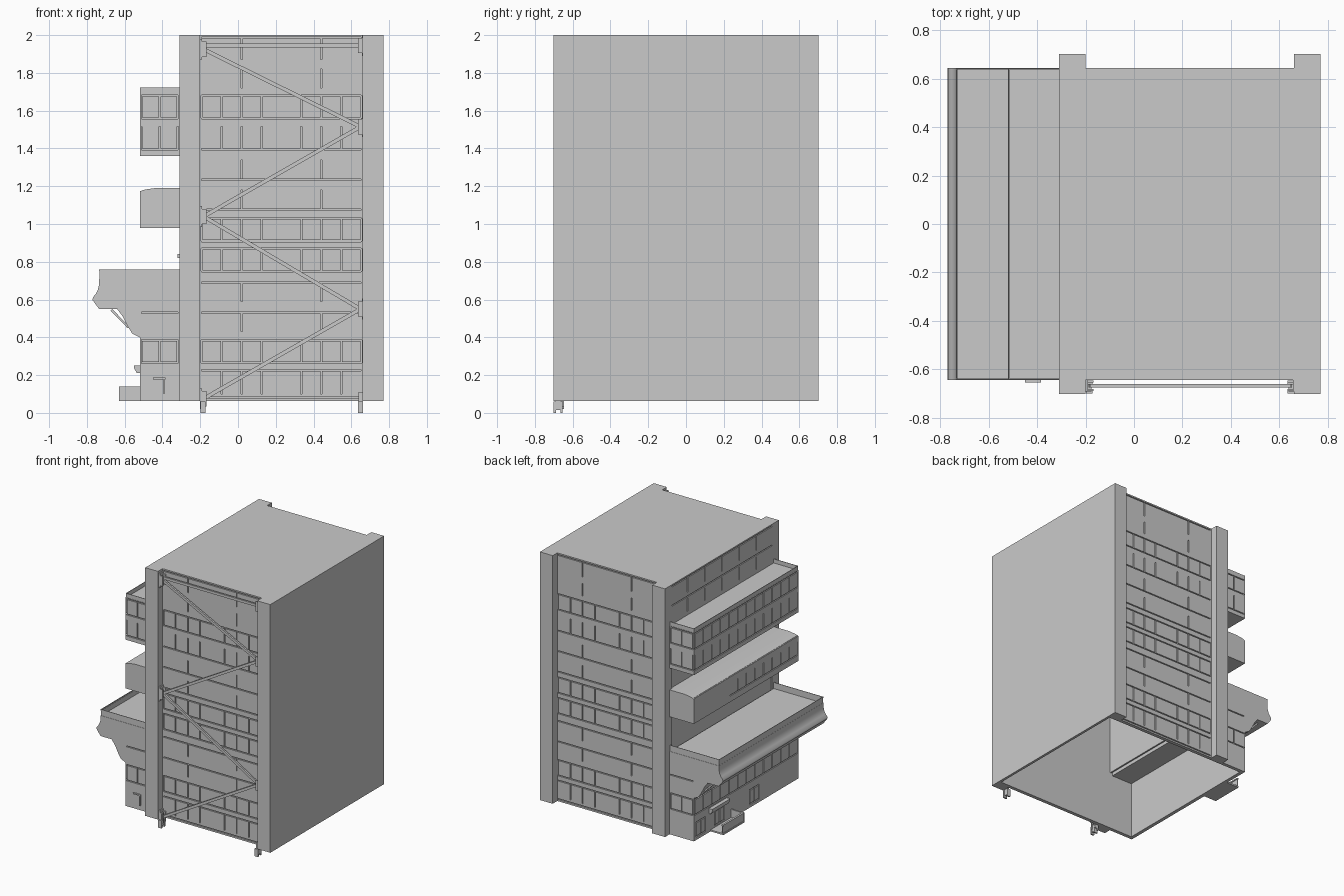
import bpy
import bmesh
from math import atan2, hypot, radians
from mathutils import Matrix, Vector

cube = bpy.data.objects.get("Cube")
if cube:
    bpy.data.objects.remove(cube, do_unlink=True)

GREY = bpy.data.materials.new("concrete grey")
GREY.use_nodes = True
colour = (0.59, 0.59, 0.59, 1)
GREY.diffuse_color = colour
GREY.node_tree.nodes["Principled BSDF"].inputs["Base Color"].default_value = colour


def finish(name, bm):
    bmesh.ops.recalc_face_normals(bm, faces=bm.faces)
    mesh = bpy.data.meshes.new(name)
    bm.to_mesh(mesh)
    bm.free()
    mesh.materials.append(GREY)
    ob = bpy.data.objects.new(name, mesh)
    bpy.context.collection.objects.link(ob)
    return ob


def add_box(bm, x, y, z, turn=None):
    """Box from three (low, high) ranges."""
    mid = Vector([(a + b) / 2 for a, b in (x, y, z)])
    size = [abs(b - a) for a, b in (x, y, z)]
    rot = turn if turn else Matrix()
    bmesh.ops.create_cube(bm, size=1, matrix=Matrix.Translation(mid) @ rot @ Matrix.Diagonal((*size, 1)))


def boxes(name, items):
    bm = bmesh.new()
    for item in items:
        add_box(bm, *item)
    return finish(name, bm)


def extrude(bm, faces, vec):
    out = bmesh.ops.extrude_face_region(bm, geom=faces)
    verts = [v for v in out["geom"] if isinstance(v, bmesh.types.BMVert)]
    bmesh.ops.translate(bm, verts=verts, vec=vec)


def extrude_profile(name, points, y0, y1):
    """Solid swept along y from an x-z outline."""
    bm = bmesh.new()
    face = bm.faces.new([bm.verts.new((x, y0, z)) for x, z in points])
    extrude(bm, [face], (0, y1 - y0, 0))
    mesh = finish(name, bm).data
    mesh.shade_smooth()
    mesh.set_sharp_from_angle(angle=radians(35))


# Key planes
LEFT, RIGHT, DEEP, WALL = -0.31, 0.77, 0.702, 0.645
IN_L, IN_R, BOX = -0.2, 0.66, -0.52
BASE, TOP, T, SKIN = 0.063, 2.0, 0.02, 0.008
FULL, CORE = (-WALL, WALL), WALL - SKIN
BOX_IN = BOX + SKIN


# Wall cladding: plates standing off the core, with open joints between them
def cladding(name, axis, plane, outward, span, height, rows, bars):
    w = 0.004
    gaps = [(a, b, z - w, z + w) for a, b, z in rows]
    gaps += [(at - w, at + w, lo, hi) for at, lo, hi in bars]

    def cuts(limits, i):
        inner = {round(v, 4) for g in gaps for v in g[i:i + 2] if limits[0] < v < limits[1]}
        return sorted(inner | set(limits))

    bm, verts, faces = bmesh.new(), {}, []
    base = plane - outward * SKIN

    def vert(s, z):
        if (s, z) not in verts:
            verts[s, z] = bm.verts.new((s, base, z) if axis == "x" else (base, s, z))
        return verts[s, z]

    us, zs = cuts(span, 0), cuts(height, 2)
    for u0, u1 in zip(us, us[1:]):
        for z0, z1 in zip(zs, zs[1:]):
            u, z = (u0 + u1) / 2, (z0 + z1) / 2
            if not any(g[0] < u < g[1] and g[2] < z < g[3] for g in gaps):
                faces.append(bm.faces.new([vert(u0, z0), vert(u1, z0), vert(u1, z1), vert(u0, z1)]))
    d = outward * SKIN
    extrude(bm, faces, (0, d, 0) if axis == "x" else (d, 0, 0))
    finish(name, bm)


def spread(a, b, n):
    return [a + (b - a) * i / n for i in range(n + 1)]


# Hollow tower shell, open underneath
boxes("tower_roof", [((LEFT, RIGHT), FULL, (TOP - 0.004, TOP))])
boxes("tower_side_wall", [((RIGHT - T, RIGHT), (-DEEP, DEEP), (BASE, TOP))])
boxes("tower_annex_wall", [((LEFT + SKIN, LEFT + T), FULL, (0.53, TOP))])
for label, s in (("front", -1), ("back", 1)):
    boxes(label + "_wall", [((LEFT, RIGHT), sorted((s * CORE, s * (CORE - T))), (BASE, TOP))])
    y = sorted((s * (CORE - T), s * DEEP))
    boxes(label + "_pillars", [((a, b), y, (BASE, TOP)) for a, b in ((LEFT, IN_L), (IN_R, RIGHT))])

# Lower annex, hollow like the tower
boxes("lower_annex", [
    ((BOX_IN, BOX_IN + T), (-CORE, CORE), (BASE, 0.55)),
    ((BOX_IN, LEFT), (-CORE, T - CORE), (BASE, 0.55)),
    ((BOX_IN, LEFT), (CORE - T, CORE), (BASE, 0.55)),
    ((BOX_IN, LEFT), (-CORE, CORE), (0.51, 0.55))])

# Swept canopy with moulded nose and cove
extrude_profile("canopy", [
    (LEFT, 0.55), (-0.735, 0.55), (-0.75, 0.57), (-0.77, 0.597), (-0.768, 0.612),
    (-0.753, 0.63), (-0.743, 0.65), (-0.737, 0.672), (-0.735, 0.71), (LEFT, 0.71)], *FULL)
extrude_profile("canopy_cove", [
    (BOX, 0.55), (-0.64, 0.55), (-0.61, 0.51), (-0.585, 0.46), (-0.56, 0.42), (BOX, 0.4)], *FULL)
bm = bmesh.new()
for s in (-1, 1):
    add_box(bm, (-0.69, -0.56), (s * 0.6 - 0.01, s * 0.6 + 0.01), (0.493, 0.505),
            Matrix.Rotation(0.8, 4, "Y"))
finish("canopy_struts", bm)


def parapet(name, x0, z0, z1):
    w, e = 0.004, WALL - 0.002
    boxes(name, [((x0, x0 + w), (-e, e), (z0, z1)),
                 ((x0, LEFT), (-e, w - e), (z0, z1)),
                 ((x0, LEFT), (e - w, e), (z0, z1))])


parapet("canopy_parapet", -0.734, 0.70, 0.75)
parapet("canopy_parapet_cap", -0.736, 0.75, 0.758)

# Upper projecting boxes
boxes("upper_box", [((BOX_IN, LEFT + T), (-CORE, CORE), (1.36, 1.69))])
parapet("upper_box_parapet", BOX + 0.001, 1.685, 1.722)
extrude_profile("middle_box", [
    (LEFT + T, 0.98), (BOX_IN, 0.98), (BOX_IN, 1.177), (-0.49, 1.183), (-0.44, 1.19),
    (LEFT + T, 1.19)], *FULL)

# Joint pattern of the front and back
levels = [0.08, 0.225, 0.265, 0.385, 0.53, 0.69, 0.75, 0.87, 0.91, 1.03, 1.075, 1.235,
          1.395, 1.56, 1.68, 1.985]
windows = [(0.1, 0.225), (0.265, 0.385), (0.75, 0.87), (0.91, 1.03), (1.395, 1.515), (1.56, 1.68)]
spacers = [(0.43, 0.53), (0.59, 0.69), (1.08, 1.18), (1.24, 1.34), (1.72, 1.82), (1.87, 1.985)]
lo, hi = IN_L + 0.008, IN_R - 0.008
quarter = (hi - lo) / 4
rows = [(lo, hi, z) for z in levels]
columns = spread(lo, hi, 8)
framed = (1, 2, 3, 5)
bars = [(x, *band) for band in windows for x in columns[1:4] + columns[5:8]]
bars += [(x, *windows[i]) for i in framed for x in (lo, hi)]
bars += [(x, *band) for band in spacers for x in (lo + quarter, hi - quarter)]
ends = spread(BOX + 0.008, LEFT - 0.008, 2)
for label, s in (("front", -1), ("back", 1)):
    cladding(label + "_panels", "x", s * WALL, s, (IN_L, IN_R), (BASE, TOP), rows, bars)
    a, _, b = ends
    cladding(label + "_lower_annex_panels", "x", s * WALL, s, (BOX, LEFT), (BASE, 0.55),
             [(a, b, z) for z in (0.265, 0.385, 0.53)], [(x, *windows[1]) for x in ends])
    cladding(label + "_upper_box_panels", "x", s * WALL, s, (BOX, LEFT), (1.36, 1.69),
             [(a, b, z) for z in (1.395, 1.56, 1.68)],
             [(x, *band) for band in windows[-2:] for x in ends])

# Annex side panels, with street doors in the lowest part
a, b = 0.008 - WALL, WALL - 0.008
cells = spread(a, b, 12)
cladding("upper_box_side_panels", "y", BOX, -1, FULL, (1.36, 1.69),
         [(a, b, z) for z in (1.395, 1.56, 1.68)],
         [(y, *band) for band in windows[-2:] for y in cells])
cladding("middle_box_side_panels", "y", BOX, -1, FULL, (0.98, 1.175), [(a, 0.2, 1.03)],
         [(y, 1.03, 1.13) for y in cells[:8]])
cladding("tower_top_side_panels", "y", LEFT, -1, FULL, (1.69, TOP - 0.004),
         [(a, b, z) for z in (1.835, 1.985)],
         [(y, *band) for band in spacers[-2:] for y in cells[::2]])
rows = [(a, b, 0.265), (a, b, 0.385)]
bars = [(y, *windows[1]) for y in cells]
for y in (0.56, 0.33, -0.1):
    rows += [(y - 0.06, y + 0.06, 0.2), (y - 0.06, y + 0.06, 0.09)]
    bars += [(y + d, 0.09, 0.2) for d in (-0.055, 0, 0.055)]
cladding("lower_annex_side_panels", "y", BOX, -1, FULL, (BASE, 0.55), rows, bars)

# Entrance platform, railing and awning
px, py = (-0.63, BOX), (0.18, 0.44)
boxes("entrance_platform", [(px, py, (BASE, 0.075))])
boxes("entrance_curb", [((-0.625, -0.62), py, (0.075, 0.13)),
                        (px, (0.18, 0.185), (0.075, 0.13))])
boxes("entrance_rail", [((-0.63, -0.615), py, (0.13, 0.14)),
                        (px, (0.178, 0.19), (0.13, 0.14))])
extrude_profile("entrance_awning", [
    (BOX, 0.21), (-0.535, 0.21), (-0.55, 0.235), (-0.55, 0.25), (BOX, 0.25)], 0.24, 0.46)

# Small front fittings
y = (-0.655, -WALL)
boxes("front_door_hood", [((-0.45, -0.385), y, (0.177, 0.187)),
                          ((-0.395, -0.388), y, (0.1, 0.177))])
boxes("wall_lamp", [((LEFT - 0.01, LEFT), (-0.61, -0.59), (0.82, 0.84))])

# Zigzag brace in front of the facade
YB, near, far, upper = -0.668, -0.182, 0.648, 1.945
nodes = [(near, 0.075), (far, 0.55), (near, 1.04), (far, 1.515), (near, 1.925)]
pairs = list(zip(nodes, nodes[1:])) + [((near, upper), (far, upper))]
bm = bmesh.new()
for (x0, z0), (x1, z1) in pairs:
    cx, cz, half = (x0 + x1) / 2, (z0 + z1) / 2, hypot(x1 - x0, z1 - z0) / 2
    add_box(bm, (cx - half, cx + half), (YB - 0.007, YB + 0.007), (cz - 0.01, cz + 0.01),
            Matrix.Rotation(-atan2(z1 - z0, x1 - x0), 4, "Y"))
finish("brace_rods", bm)
bm = bmesh.new()
for x, z in nodes + [(far, upper)]:
    out = 0.018 if x > 0 else -0.018
    for y in (YB - 0.018, YB + 0.018):
        add_box(bm, (x - 0.014, x + 0.014), (y - 0.004, y + 0.004), (z - 0.04, z + 0.04))
    add_box(bm, sorted((x + out, x + out / 2)), (YB - 0.024, -WALL), (z - 0.055, z + 0.055))
finish("brace_gussets", bm)

# Brace feet
bm = bmesh.new()
YF = -0.677
for x in (-0.185, far):
    for s in (-1, 1):
        add_box(bm, (x - 0.014, x + 0.014), (YF + s * 0.018 - 0.006, YF + s * 0.018 + 0.006), (0, 0.06))
    add_box(bm, (x - 0.01, x + 0.01), (YF - 0.014, YF + 0.014), (0.015, 0.11))
finish("brace_feet", bm)
